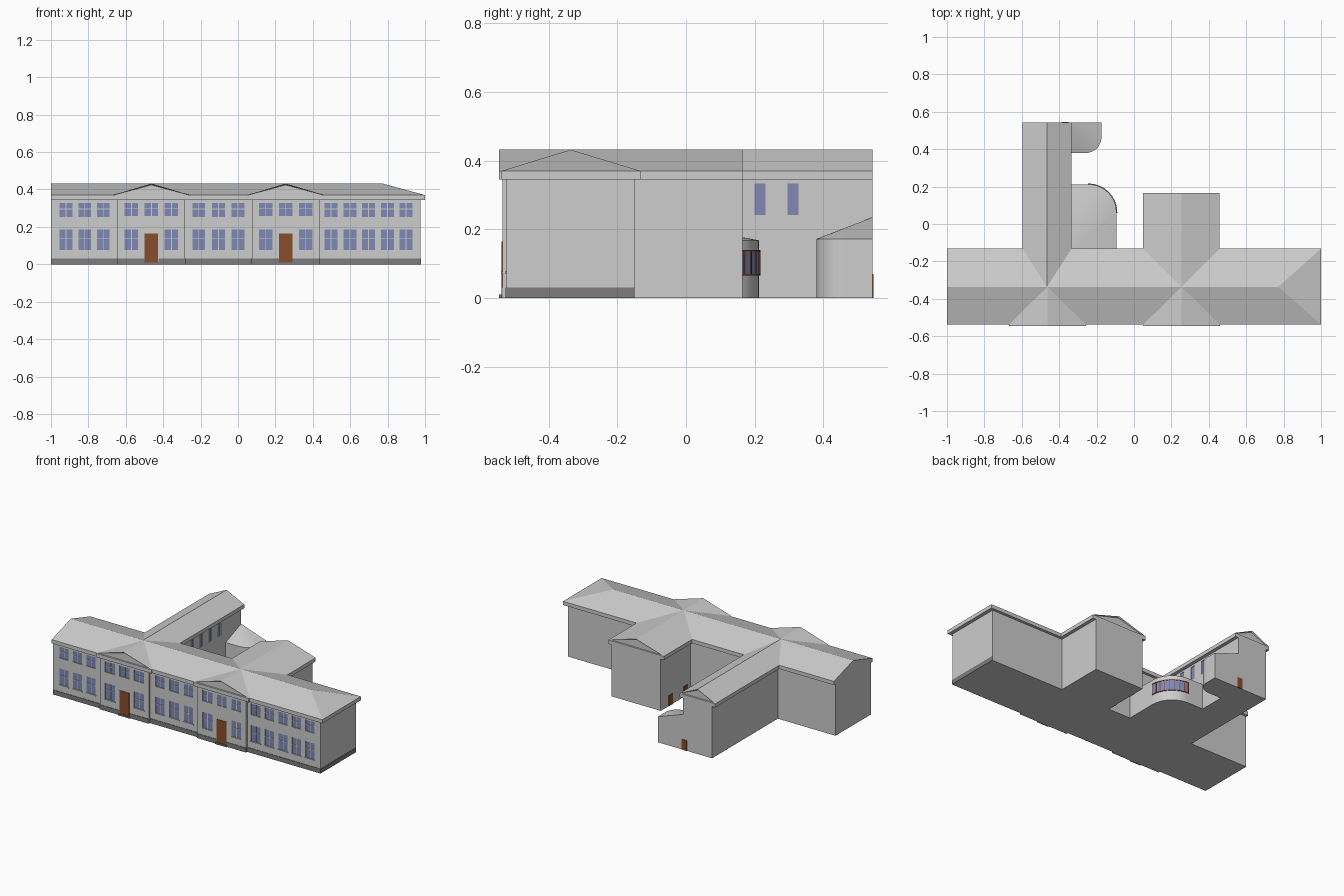
import bpy, bmesh, math
from mathutils import Matrix, Vector

if "Cube" in bpy.data.objects:
    bpy.data.objects.remove(bpy.data.objects["Cube"])


def material(name, rgb):
    m = bpy.data.materials.new(name)
    m.diffuse_color = (*rgb, 1)
    m.use_nodes = True
    m.node_tree.nodes["Principled BSDF"].inputs["Base Color"].default_value = m.diffuse_color
    return m


GREY = material("light grey", (0.61, 0.61, 0.61))
DARK = material("plinth grey", (0.21, 0.20, 0.20))
BLUE = material("window blue", (0.21, 0.25, 0.46))
BROWN = material("door brown", (0.25, 0.075, 0.025))

WALL_TOP, EAVE, RIDGE = 0.345, 0.37, 0.432
RIDGE_Y = -0.336


def finish(name, bm, mat):
    bmesh.ops.recalc_face_normals(bm, faces=bm.faces)
    me = bpy.data.meshes.new(name)
    bm.to_mesh(me)
    bm.free()
    me.materials.append(mat)
    ob = bpy.data.objects.new(name, me)
    bpy.context.collection.objects.link(ob)
    return ob


def add_box(bm, x0, x1, y0, y1, z0, z1):
    c = Vector(((x0 + x1) / 2, (y0 + y1) / 2, (z0 + z1) / 2))
    m = Matrix.Translation(c) @ Matrix.Diagonal((x1 - x0, y1 - y0, z1 - z0, 1))
    bmesh.ops.create_cube(bm, size=1, matrix=m)


def boxes(name, mat, items):
    bm = bmesh.new()
    for b in items:
        add_box(bm, *b)
    return finish(name, bm, mat)


def roof(name, x0, x1, y0, y1, along_y=False, hip=0.0, inset_dir=0):
    """Cornice slab with a ridged roof on top; hip shortens the far ridge end."""
    bm = bmesh.new()
    ring = [(x0, y0), (x1, y0), (x1, y1), (x0, y1)]
    low = [bm.verts.new((x, y, WALL_TOP)) for x, y in ring]
    e = [bm.verts.new((x, y, EAVE)) for x, y in ring]
    bm.faces.new(low)
    for i in range(4):
        j = (i + 1) % 4
        bm.faces.new((low[i], low[j], e[j], e[i]))
    if along_y:
        xm = (x0 + x1) / 2
        a, b = bm.verts.new((xm, y0, RIDGE)), bm.verts.new((xm, y1, RIDGE))
        bm.faces.new((e[1], e[2], b, a))
        bm.faces.new((e[3], e[0], a, b))
        ends = {-1: bm.faces.new((e[0], e[1], a)), 1: bm.faces.new((e[2], e[3], b))}
    else:
        a = bm.verts.new((x0, RIDGE_Y, RIDGE))
        b = bm.verts.new((x1 - hip, RIDGE_Y, RIDGE))
        bm.faces.new((e[0], e[1], b, a))
        bm.faces.new((e[2], e[3], a, b))
        ends = {-1: bm.faces.new((e[3], e[0], a)), 1: bm.faces.new((e[1], e[2], b))}
    bmesh.ops.recalc_face_normals(bm, faces=bm.faces)
    if inset_dir:  # sunk pediment
        bmesh.ops.inset_individual(bm, faces=[ends[inset_dir]], thickness=0.008, depth=-0.008)
    return finish(name, bm, GREY)


def glazing(name, wall, axis, face, sign, openings):
    """Cut openings (centre, width, z0, z1) into a wall and fill with panes and bars."""
    def slab(a0, a1, d0, d1, z0, z1):  # d is depth measured inward from the face
        p, q = sorted((face - sign * d0, face - sign * d1))
        return (a0, a1, p, q, z0, z1) if axis == "y" else (p, q, a0, a1, z0, z1)
    cuts, panes, bars = [], [], []
    for c, w, z0, z1 in openings:
        cuts.append(slab(c - w / 2, c + w / 2, -0.02, 0.006, z0, z1))
        panes.append(slab(c - w / 2, c + w / 2, 0.004, 0.008, z0, z1))
        if axis == "y":
            zm = z0 + (z1 - z0) * 0.55
            bars.append(slab(c - 0.002, c + 0.002, 0.002, 0.006, z0, z1))
            bars.append(slab(c - w / 2, c + w / 2, 0.002, 0.006, zm - 0.002, zm + 0.002))
    cutter = boxes(name + "_cutter", GREY, cuts)
    cutter.hide_render = True
    cutter.hide_viewport = True
    mod = wall.modifiers.new("openings", "BOOLEAN")
    mod.operation, mod.solver, mod.object = "DIFFERENCE", "EXACT", cutter
    boxes(name + "_panes", BLUE, panes)
    if bars:
        boxes(name + "_bars", GREY, bars)


# main block
FRONT, BAY_FRONT, END = -0.523, -0.535, 0.976
main = boxes("main_walls", GREY, [(-1, END, FRONT, -0.15, 0, WALL_TOP)])
roof("main_roof", -1, 1, -0.538, -0.132, hip=0.228)
UP, LOW = (0.254, 0.329), (0.077, 0.185)
xs = [-0.92, -0.82, -0.72, -0.21, -0.104, 0.0, 0.497, 0.599, 0.698, 0.799, 0.898]
glazing("main_windows", main, "y", FRONT, -1, [(x, 0.068, *z) for x in xs for z in (UP, LOW)])
boxes("main_sills", GREY, [(x - 0.038, x + 0.038, FRONT - 0.004, FRONT, 0.071, 0.077) for x in xs])
boxes("main_plinth", DARK, [(-1, END + 0.002, FRONT - 0.003, FRONT, 0, 0.03),
                            (END, END + 0.002, FRONT, -0.15, 0, 0.03)])

# two entrance bays with pediments, doors and steps
for side, cx in (("left", -0.463), ("right", 0.255)):
    bay = boxes(side + "_bay_walls", GREY, [(cx - 0.18, cx + 0.18, BAY_FRONT, -0.45, 0, WALL_TOP)])
    roof(side + "_bay_roof", cx - 0.206, cx + 0.206, -0.545, RIDGE_Y, True, inset_dir=-1)
    wins = [(cx + d, 0.073, UP[0] + 0.004, UP[1]) for d in (-0.107, 0, 0.107)]
    wins += [(cx + d, 0.073, *LOW) for d in (-0.107, 0.107)]
    glazing(side + "_bay_windows", bay, "y", BAY_FRONT, -1, wins)
    boxes(side + "_bay_sills", GREY, [(cx + d - 0.04, cx + d + 0.04, BAY_FRONT - 0.004, BAY_FRONT,
                                       0.071, 0.077) for d in (-0.107, 0.107)])
    boxes(side + "_bay_plinth", DARK, [
        (cx - 0.182, cx - 0.037, BAY_FRONT - 0.003, BAY_FRONT, 0, 0.03),
        (cx + 0.037, cx + 0.182, BAY_FRONT - 0.003, BAY_FRONT, 0, 0.03)])
    boxes(side + "_front_door", BROWN, [(cx - 0.036, cx + 0.036, BAY_FRONT - 0.003, BAY_FRONT + 0.002, 0.01, 0.165)])
    boxes(side + "_door_step", DARK, [(cx - 0.042, cx + 0.042, BAY_FRONT - 0.01, BAY_FRONT, 0, 0.01)])

# rear wings
WX = -0.357
long_wing = boxes("long_wing_walls", GREY, [(-0.573, WX, -0.3, 0.543, 0, WALL_TOP)])
roof("long_wing_roof", -0.596, -0.334, RIDGE_Y, 0.543, True, inset_dir=1)
glazing("long_wing_windows", long_wing, "x", WX, 1,
        [(0.312 - 0.096 * i, 0.032, 0.242, 0.333) for i in range(5)])
boxes("short_wing_walls", GREY, [(0.071, 0.435, -0.3, 0.165, 0, WALL_TOP)])
roof("short_wing_roof", 0.048, 0.458, RIDGE_Y, 0.165, True, inset_dir=1)
boxes("rear_doors", BROWN, [(-0.386, -0.35, 0.54, 0.546, 0, 0.07),
                            (0.068, 0.073, 0.038, 0.083, 0, 0.07),
                            (0.068, 0.073, -0.12, -0.075, 0, 0.07)])


# low annexes with one rounded corner and a fan-shaped roof
def annex(name, corner, far, r, eave, peak):
    (x0, y0), (x1, y1) = corner, far
    s = 1 if y1 > y0 else -1
    cx, cy = x1 - r, y1 - s * r
    arc = [(cx + r * math.cos(t), cy + s * r * math.sin(t))
           for t in (math.pi / 2 * i / 16 for i in range(17))]
    outline = [(x0, y0), (x1, y0)] + arc + [(x0, y1)]
    bm = bmesh.new()
    low = [bm.verts.new((x, y, 0)) for x, y in outline]
    top = [bm.verts.new((x, y, eave)) for x, y in outline]
    top[0].co.z = peak
    bm.faces.new(low)
    n = len(outline)
    for i in range(n):
        j = (i + 1) % n
        bm.faces.new((low[i], low[j], top[j], top[i]))
        if 0 < i < n - 1:
            bm.faces.new((top[0], top[i], top[j]))
    ob = finish(name, bm, GREY)
    bpy.context.view_layer.objects.active = ob
    ob.select_set(True)
    bpy.ops.object.shade_smooth_by_angle(angle=math.radians(30))
    ob.select_set(False)
    return cx, cy


annex("small_annex", (WX, 0.543), (-0.174, 0.38), 0.085, 0.172, 0.235)
R = 0.15
ax, ay = annex("large_annex", (WX, -0.15), (-0.094, 0.212), R, 0.168, 0.235)


# curved window band on the large annex
def arc_boxes(name, mat, count, offset, width, depth, spans):
    bm = bmesh.new()
    for i in range(count):
        t = math.pi / 2 * (i + offset) / 8
        for z0, z1 in spans:
            m = (Matrix.Translation((ax, ay, 0)) @ Matrix.Rotation(t, 4, "Z")
                 @ Matrix.Translation((R, 0, (z0 + z1) / 2))
                 @ Matrix.Diagonal((depth, width, z1 - z0, 1)))
            bmesh.ops.create_cube(bm, size=1, matrix=m)
    finish(name, bm, mat)


arc_boxes("curved_panes", BLUE, 8, 0.5, 0.03, 0.004, [(0.065, 0.14)])
arc_boxes("curved_mullions", BROWN, 9, 0, 0.005, 0.009, [(0.065, 0.14)])
arc_boxes("curved_rails", BROWN, 8, 0.5, 0.03, 0.008, [(0.065, 0.07), (0.135, 0.14)])
